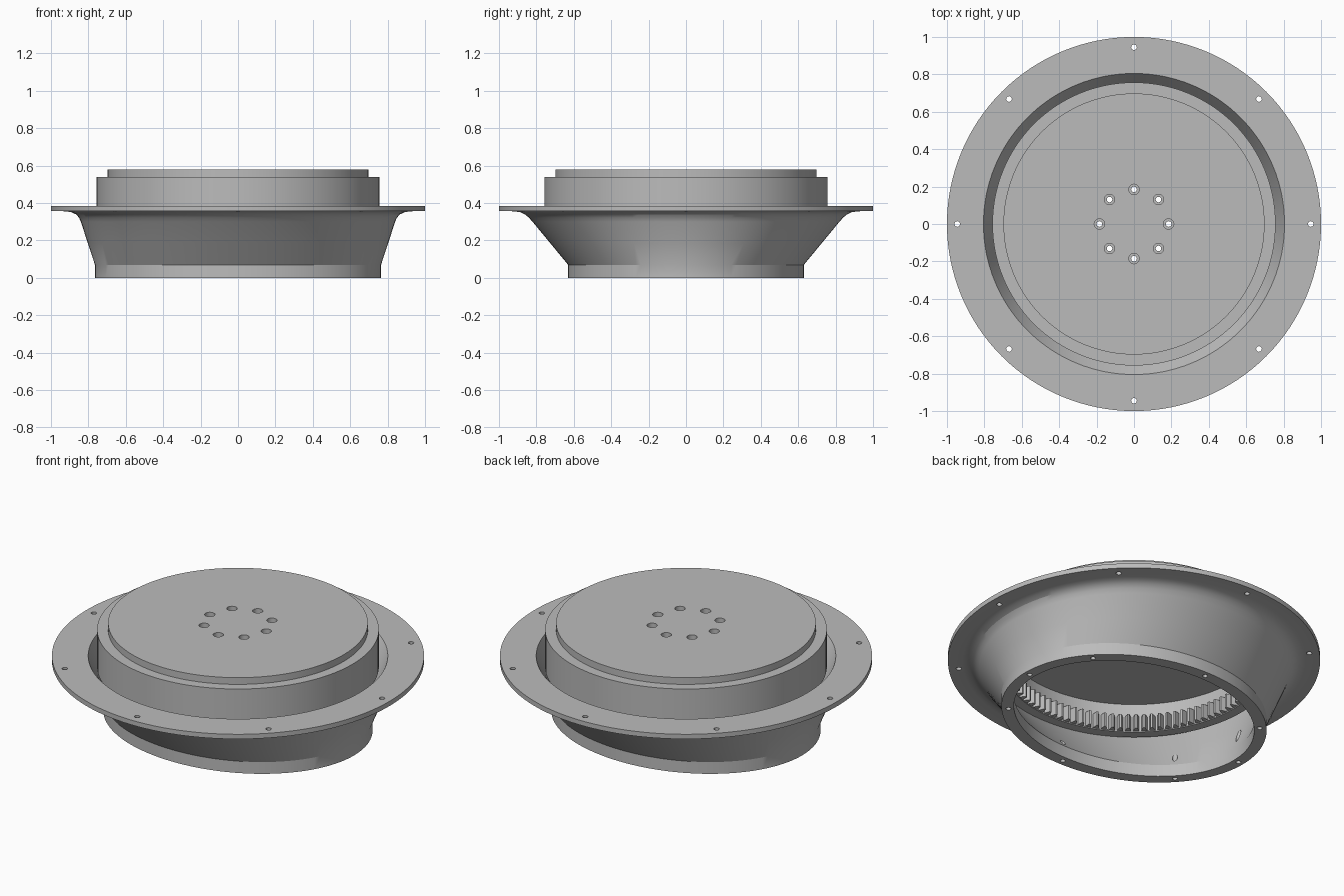
import bpy, bmesh, math

if "Cube" in bpy.data.objects:
    bpy.data.objects.remove(bpy.data.objects["Cube"])

SEG = 128
grey = bpy.data.materials.new("plain_grey")
grey.diffuse_color = (0.5, 0.5, 0.5, 1)
grey.use_nodes = True
grey.node_tree.nodes["Principled BSDF"].inputs["Base Color"].default_value = grey.diffuse_color


def finish(name, bm):
    bmesh.ops.recalc_face_normals(bm, faces=bm.faces[:])
    me = bpy.data.meshes.new(name)
    bm.to_mesh(me)
    bm.free()
    me.materials.append(grey)
    ob = bpy.data.objects.new(name, me)
    bpy.context.collection.objects.link(ob)
    return ob


def loft(name, sections, seg=SEG, closed=True):
    """Skin stacked ellipses (semi_x, semi_y, z); a semi axis may be a list per segment."""
    bm = bmesh.new()
    rings = []
    for ax, ay, z in sections:
        ring = []
        for i in range(seg):
            t = math.tau * i / seg
            rx = ax[i % len(ax)] if isinstance(ax, tuple) else ax
            ry = ay[i % len(ay)] if isinstance(ay, tuple) else ay
            ring.append(bm.verts.new((rx * math.cos(t), ry * math.sin(t), z)))
        rings.append(ring)
    n = len(rings)
    for k in range(n if closed else n - 1):
        a, b = rings[k], rings[(k + 1) % n]
        for i in range(seg):
            j = (i + 1) % seg
            bm.faces.new((a[i], a[j], b[j], b[i]))
    if not closed:
        bm.faces.new(rings[0])
        bm.faces.new(rings[-1])
    return finish(name, bm)


def drill(ob, holes):
    """Cut vertical round holes (x, y, radius, z_low, z_high)."""
    bm = bmesh.new()
    for x, y, r, z0, z1 in holes:
        made = bmesh.ops.create_cone(bm, cap_ends=True, segments=20, radius1=r,
                                     radius2=r, depth=z1 - z0)
        bmesh.ops.translate(bm, verts=made["verts"], vec=(x, y, (z0 + z1) / 2))
    cutter = finish("hole_cutter", bm)
    cutter.hide_render = True
    mod = ob.modifiers.new("holes", "BOOLEAN")
    mod.object = cutter
    mod.operation = "DIFFERENCE"
    mod.solver = "EXACT"
    deps = bpy.context.evaluated_depsgraph_get()
    me = bpy.data.meshes.new_from_object(ob.evaluated_get(deps))
    ob.modifiers.clear()
    ob.data = me
    bpy.data.objects.remove(cutter)


def smooth(ob):
    bpy.ops.object.select_all(action="DESELECT")
    ob.select_set(True)
    bpy.context.view_layer.objects.active = ob
    bpy.ops.object.shade_smooth_by_angle(angle=math.radians(22))


def circle(r, n=8):
    return [(r * math.cos(math.tau * i / n), r * math.sin(math.tau * i / n)) for i in range(n)]


# Housing: oval foot blending up to a round flange, hollow inside
housing = loft("housing", [
    (0.765, 0.63, 0), (0.765, 0.63, 0.07),
    (0.803, 0.725, 0.185), (0.84, 0.82, 0.30), (0.85, 0.84, 0.322),
    (0.865, 0.86, 0.339), (0.89, 0.885, 0.351), (0.92, 0.92, 0.356),
    (1, 1, 0.357), (1, 1, 0.385),
    (0.805, 0.805, 0.385), (0.753, 0.683, 0.228), (0.70, 0.56, 0.07), (0.70, 0.56, 0)])

# Flange bolt holes, and foot bolt holes that break out through the sloping inner wall
holes = [(x, y, 0.015, 0.33, 0.42) for x, y in circle(0.945)]
foot = [(sx * 0.584, sy * 0.354) for sx in (1, -1) for sy in (1, -1)]
foot += [(0.732, 0), (-0.732, 0), (0, 0.595), (0, -0.595)]
holes += [(x, y, 0.014, -0.05, 0.20) for x, y in foot]
drill(housing, holes)
smooth(housing)

# Turntable: stepped disc with a deep skirt, open underneath
table = loft("turntable", [
    (0.698, 0.698, 0.58), (0.698, 0.698, 0.54), (0.757, 0.757, 0.54), (0.757, 0.757, 0.32),
    (0.70, 0.70, 0.32), (0.70, 0.70, 0.49)], closed=False)

# Counterbored mounting holes in the disc
drill(table, [(x, y, 0.028, 0.545, 0.62) for x, y in circle(0.185)])
drill(table, [(x, y, 0.015, 0.45, 0.60) for x, y in circle(0.185)])
smooth(table)

# Internal gear ring: root, root, tip, tip for every tooth
TEETH = 100
tooth = (0.699, 0.699, 0.665, 0.665)
loft("gear_ring", [(0.72, 0.72, 0.325), (tooth, tooth, 0.325),
                   (tooth, tooth, 0.41), (0.72, 0.72, 0.41)], seg=TEETH * 4)
